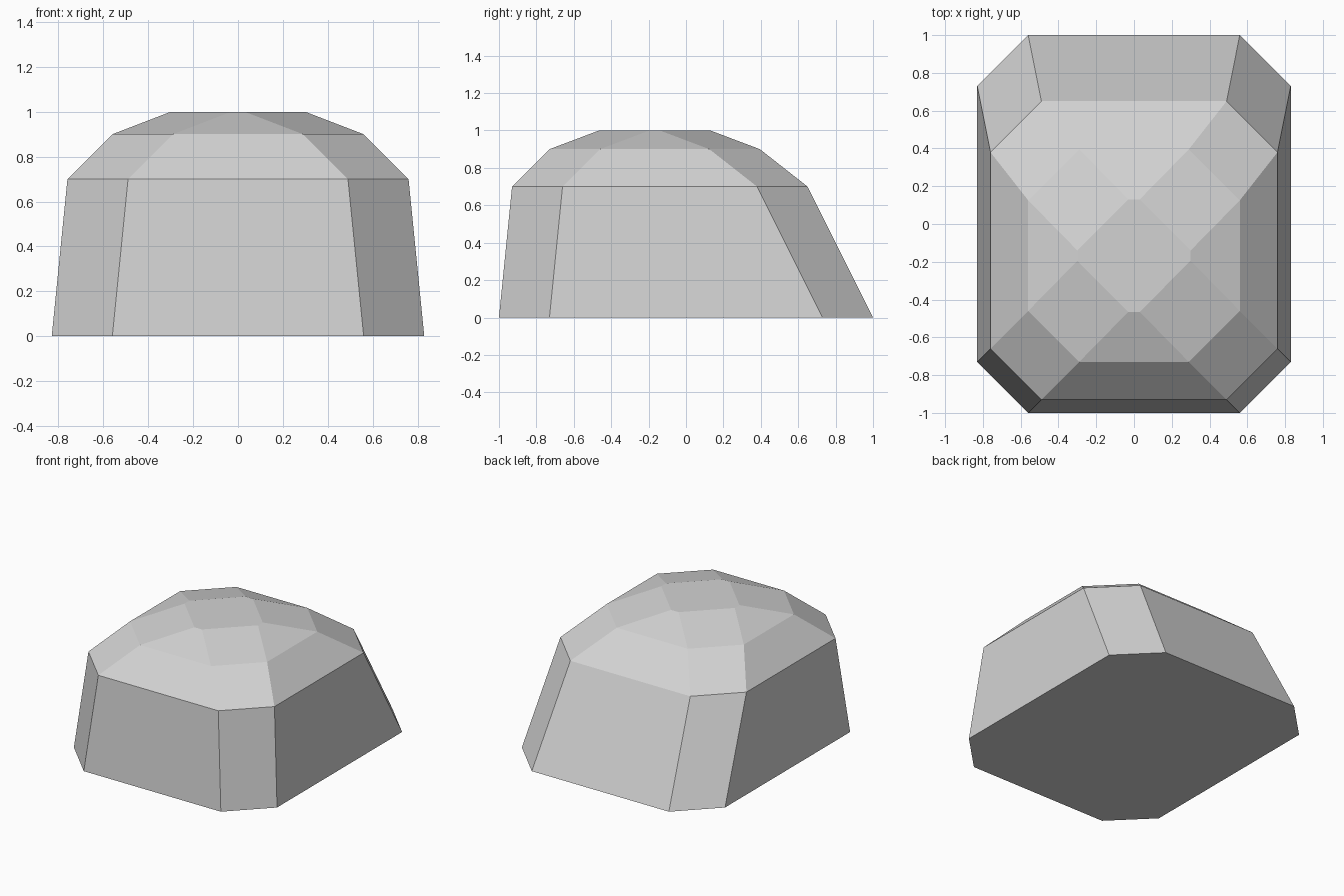
import bpy
import bmesh

cube = bpy.data.objects.get("Cube")
if cube:
    bpy.data.objects.remove(cube, do_unlink=True)

CHAMFER = 0.27

# Rock levels from the ground up: height, half width, front y, back y
LEVELS = [
    (0.0, 0.83, -1.0, 1.0),
    (0.7, 0.76, -0.93, 0.65),
    (0.9, 0.56, -0.73, 0.395),
    (1.0, 0.30, -0.465, 0.13),
]


def add_ring(bm, z, half, front, back):
    """Rectangle with cut corners, anticlockwise from the front left corner."""
    c = CHAMFER
    right_side = [(half - c, front), (half, front + c),
                  (half, back - c), (half - c, back)]
    left_side = [(-x, y) for x, y in reversed(right_side)]
    return [bm.verts.new((x, y, z)) for x, y in right_side + left_side]


# Faceted rock body: stacked rings joined by flat faces
bm = bmesh.new()
rings = [add_ring(bm, *level) for level in LEVELS]
for low, high in zip(rings, rings[1:]):
    for i in range(len(low)):
        j = (i + 1) % len(low)
        bm.faces.new((low[i], low[j], high[j], high[i]))

# Flat underside and crown
bm.faces.new(list(reversed(rings[0])))
bm.faces.new(rings[-1])
bmesh.ops.recalc_face_normals(bm, faces=bm.faces[:])

mesh = bpy.data.meshes.new("rock")
bm.to_mesh(mesh)
bm.free()
rock = bpy.data.objects.new("rock", mesh)
bpy.context.scene.collection.objects.link(rock)

# Plain grey stone
stone = bpy.data.materials.new("light grey stone")
stone.use_nodes = True
grey = (0.65, 0.65, 0.65, 1.0)
stone.diffuse_color = grey
stone.node_tree.nodes["Principled BSDF"].inputs["Base Color"].default_value = grey
mesh.materials.append(stone)
